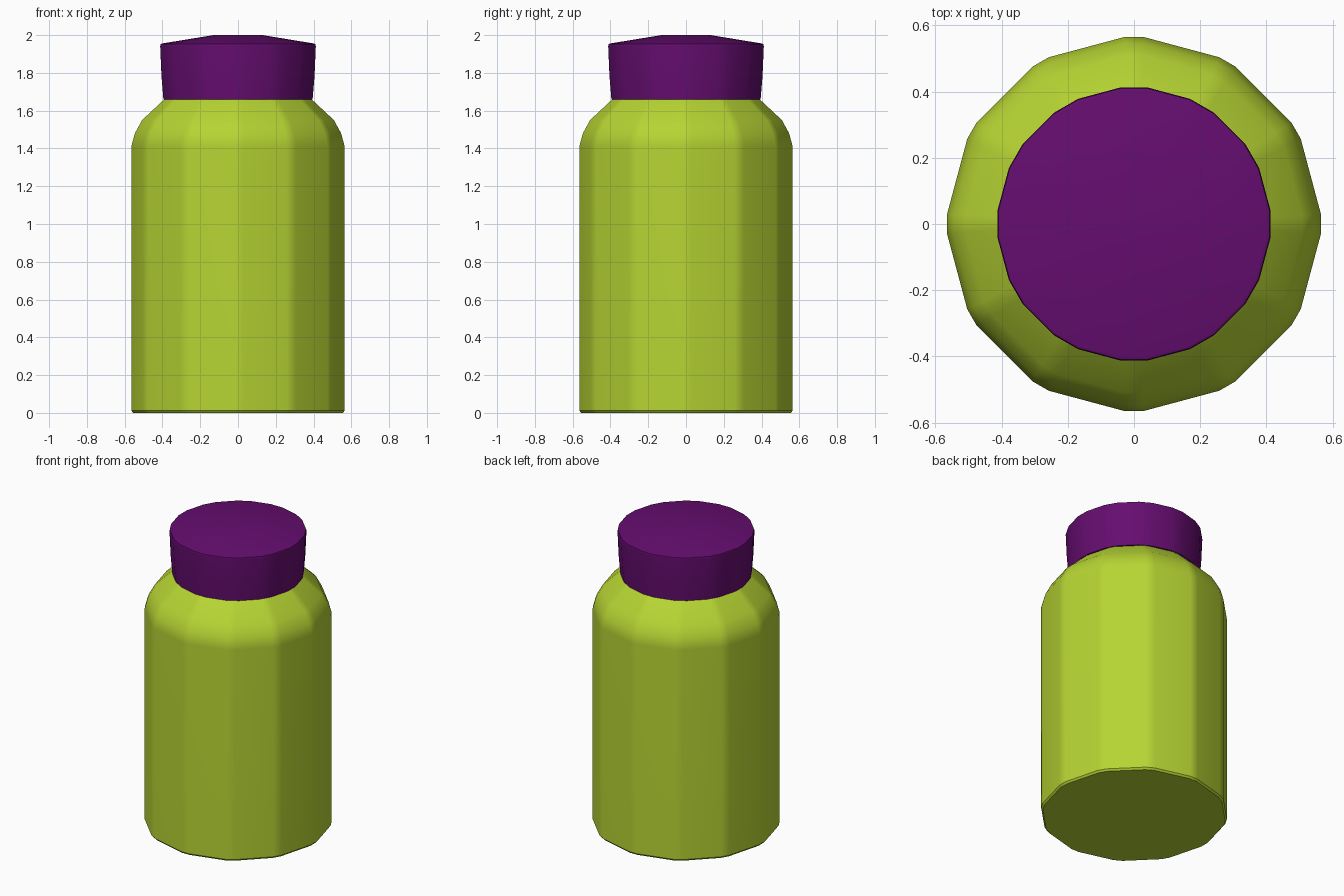
import bpy, bmesh, math
from mathutils import Vector

cube = bpy.data.objects.get("Cube")
if cube:
    bpy.data.objects.remove(cube, do_unlink=True)

SIDES = 12


def make_material(name, color):
    mat = bpy.data.materials.new(name)
    mat.use_nodes = True
    mat.diffuse_color = color
    mat.node_tree.nodes["Principled BSDF"].inputs["Base Color"].default_value = color
    return mat


def ring_points(radius, z, chamfer):
    """Twelve-sided ring with chamfered corners; radius is measured to the chamfer."""
    step = math.tau / SIDES
    outer = radius / (1 - chamfer * (1 - math.cos(step)))
    corner = [Vector((outer * math.cos(i * step), outer * math.sin(i * step), z))
              for i in range(SIDES)]
    points = []
    for i in range(SIDES):
        points.append(corner[i].lerp(corner[i - 1], chamfer))
        points.append(corner[i].lerp(corner[(i + 1) % SIDES], chamfer))
    return points


def faceted_lathe(name, profile, chamfer, material):
    bm = bmesh.new()
    rings = [[bm.verts.new(p) for p in ring_points(r, z, chamfer)] for r, z in profile]
    count = 2 * SIDES
    for low, high in zip(rings, rings[1:]):
        for i in range(count):
            j = (i + 1) % count
            bm.faces.new((low[i], low[j], high[j], high[i]))
    bm.faces.new(rings[0][::-1])
    bm.faces.new(rings[-1])
    mesh = bpy.data.meshes.new(name)
    bm.to_mesh(mesh)
    bm.free()
    obj = bpy.data.objects.new(name, mesh)
    bpy.context.collection.objects.link(obj)
    mesh.materials.append(material)
    # Soft corners between broad flat panels
    bpy.ops.object.select_all(action="DESELECT")
    obj.select_set(True)
    bpy.context.view_layer.objects.active = obj
    bpy.ops.object.shade_smooth_by_angle(angle=math.radians(35))
    weighted = obj.modifiers.new("panel_normals", "WEIGHTED_NORMAL")
    weighted.keep_sharp = True
    return obj


green = make_material("lime_green", (0.47, 0.66, 0.033, 1))
purple = make_material("deep_purple", (0.13, 0.004, 0.16, 1))

# Jar body with rounded shoulder, running up under the lid
faceted_lathe("jar_body", [
    (0.555, 0.0), (0.565, 0.012), (0.565, 1.41), (0.546, 1.48),
    (0.508, 1.55), (0.39, 1.66), (0.35, 1.69)], 0.1, green)

# Lid, flaring slightly upward to a shallow domed top
faceted_lathe("jar_lid", [
    (0.395, 1.66), (0.405, 1.78), (0.412, 1.942), (0.409, 1.952),
    (0.4, 1.956), (0.13, 2.0)], 0.2, purple)
